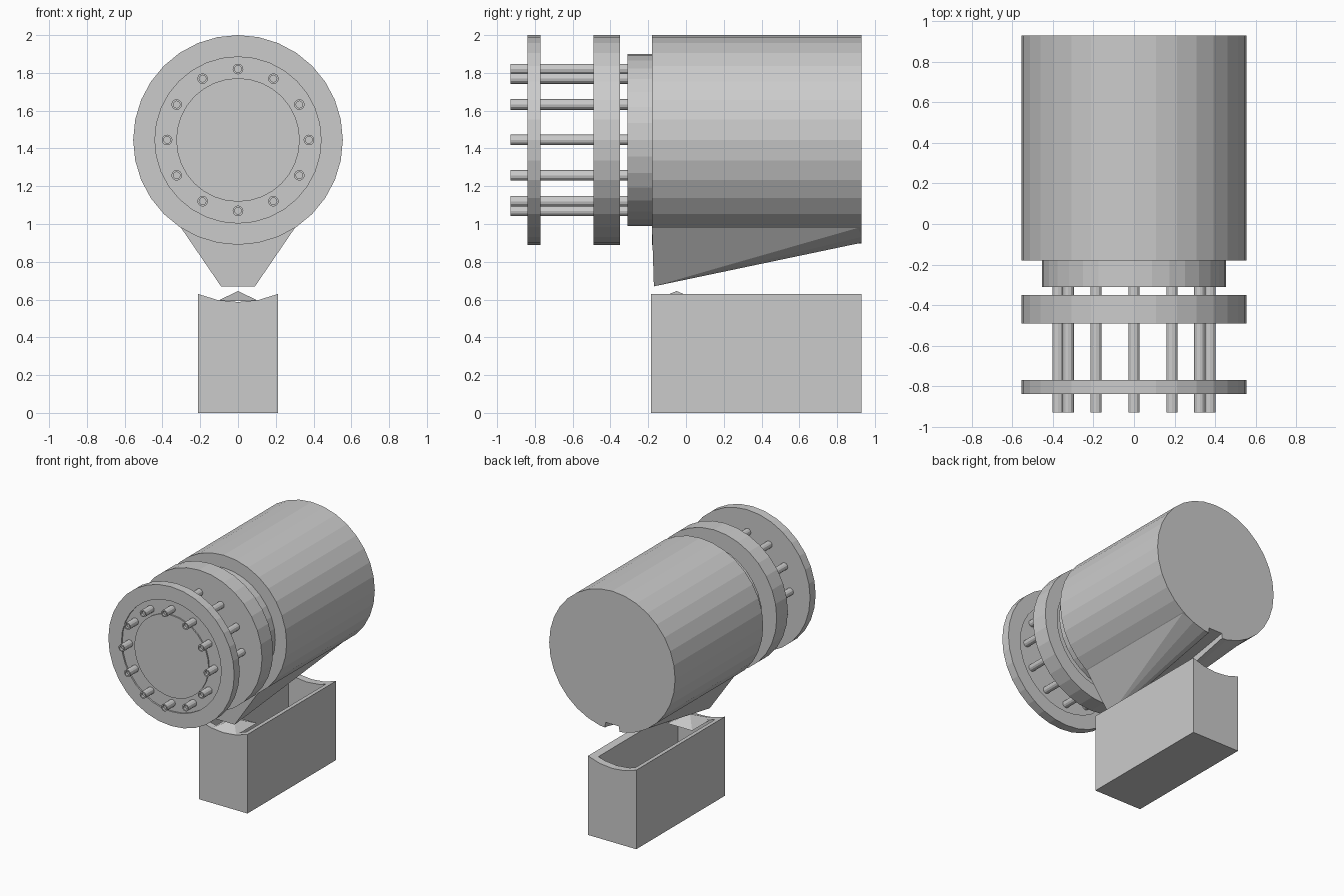
import bpy, bmesh, math
from mathutils import Vector

if "Cube" in bpy.data.objects:
    bpy.data.objects.remove(bpy.data.objects["Cube"])

SIDES = 32
CZ = 1.445          # height of the drum axis
R = 0.555           # drum radius

grey = bpy.data.materials.new("plain grey")
grey.diffuse_color = (0.6, 0.6, 0.6, 1)
grey.use_nodes = True
grey.node_tree.nodes["Principled BSDF"].inputs["Base Color"].default_value = grey.diffuse_color


def finish(name, bm):
    bmesh.ops.recalc_face_normals(bm, faces=bm.faces)
    me = bpy.data.meshes.new(name)
    bm.to_mesh(me)
    bm.free()
    me.materials.append(grey)
    ob = bpy.data.objects.new(name, me)
    bpy.context.collection.objects.link(ob)
    return ob


def lathe(name, profile, x=0, z=CZ, sides=SIDES):
    """Turn (radius, y) points around an axis parallel to y; ends are capped."""
    bm = bmesh.new()
    rings = []
    for r, y in profile:
        rings.append([bm.verts.new((x + r * math.cos(2 * math.pi * i / sides), y,
                                    z + r * math.sin(2 * math.pi * i / sides)))
                      for i in range(sides)])
    for a, b in zip(rings, rings[1:]):
        for i in range(sides):
            j = (i + 1) % sides
            bm.faces.new((a[i], a[j], b[j], b[i]))
    bm.faces.new(rings[0])
    bm.faces.new(rings[-1])
    return finish(name, bm)


def loft(name, front, back, y0, y1):
    """Join two (x, z) outlines with the same point count along y."""
    bm = bmesh.new()
    a = [bm.verts.new((x, y0, z)) for x, z in front]
    b = [bm.verts.new((x, y1, z)) for x, z in back]
    bm.faces.new(a)
    bm.faces.new(b)
    for i in range(len(a)):
        j = (i + 1) % len(a)
        bm.faces.new((a[i], a[j], b[j], b[i]))
    return finish(name, bm)


def hull(name, points):
    bm = bmesh.new()
    for p in points:
        bm.verts.new(p)
    res = bmesh.ops.convex_hull(bm, input=bm.verts)
    loose = [v for v in bm.verts if not v.link_faces]
    bmesh.ops.delete(bm, geom=loose, context='VERTS')
    return finish(name, bm)


def cut(ob, cutter):
    m = ob.modifiers.new("cut", 'BOOLEAN')
    m.operation = 'DIFFERENCE'
    m.solver = 'EXACT'
    m.object = cutter
    cutter.hide_render = True
    cutter.hide_set(True)


def arc(k, centre):
    """Point k steps from the bottom of the 32-sided drum outline."""
    t = 2 * math.pi * k / SIDES
    return R * math.sin(t), centre - R * math.cos(t)


# drum with stepped neck
drum = lathe("drum", [(0.455, -0.31), (0.455, -0.18), (R, -0.18), (R, 0.93)])

# cover plate and thicker flange, each with a shallow groove for the studs
lathe("cover_plate", [(0.327, -0.838), (0.327, -0.828), (0.44, -0.828), (0.44, -0.84),
                      (R, -0.84), (R, -0.77), (0.44, -0.77), (0.44, -0.778)])
lathe("flange", [(0.44, -0.482), (0.44, -0.49), (R, -0.49), (R, -0.35),
                 (0.44, -0.35), (0.44, -0.358)])

# ring of hollow-ended studs
for i in range(12):
    t = math.radians(30 * i)
    lathe(f"stud_{i + 1}", [(0.018, -0.91), (0.018, -0.93), (0.028, -0.93), (0.028, -0.30)],
          0.375 * math.cos(t), CZ + 0.375 * math.sin(t), 12)

# tapering chute under the drum
pts = []
for s in (-1, 1):
    pts += [(s * 0.09, -0.17, 0.67), (s * 0.305, -0.18, 0.985), (s * 0.305, 0.929, 0.985)]
    for k in (1, 2):
        x, z = arc(k, CZ)
        pts.append((s * x, 0.929, z))
chute = hull("chute", pts)

# slot along the underside of the chute
slot = loft("slot_cutter",
            [(-0.07, 0.5), (0.07, 0.5), (0.07, 0.76), (-0.07, 0.76)],
            [(-0.1, 0.5), (0.1, 0.5), (0.06, 0.95), (-0.06, 0.95)], -0.13, 1.0)
cut(chute, slot)
cut(drum, slot)

# open box whose rim follows the drum curve
rim = R + 0.587
W = 0.213
outline = [(-W, 0), (W, 0), (W, 0.63), arc(1, rim), arc(0, rim), arc(-1, rim), (-W, 0.63)]
box = loft("base_box", outline, outline, -0.185, 0.93)
w = W - 0.05
hole = [(-w, 0.05), (w, 0.05), (w, 0.8), (-w, 0.8)]
cut(box, loft("box_cutter", hole, hole, -0.13, 0.87))

# low pyramid at the front of the box
hull("box_peak", [(x, y, 0.592) for x in (-0.11, 0.11) for y in (-0.18, 0.08)]
     + [(0, -0.05, 0.645)])
